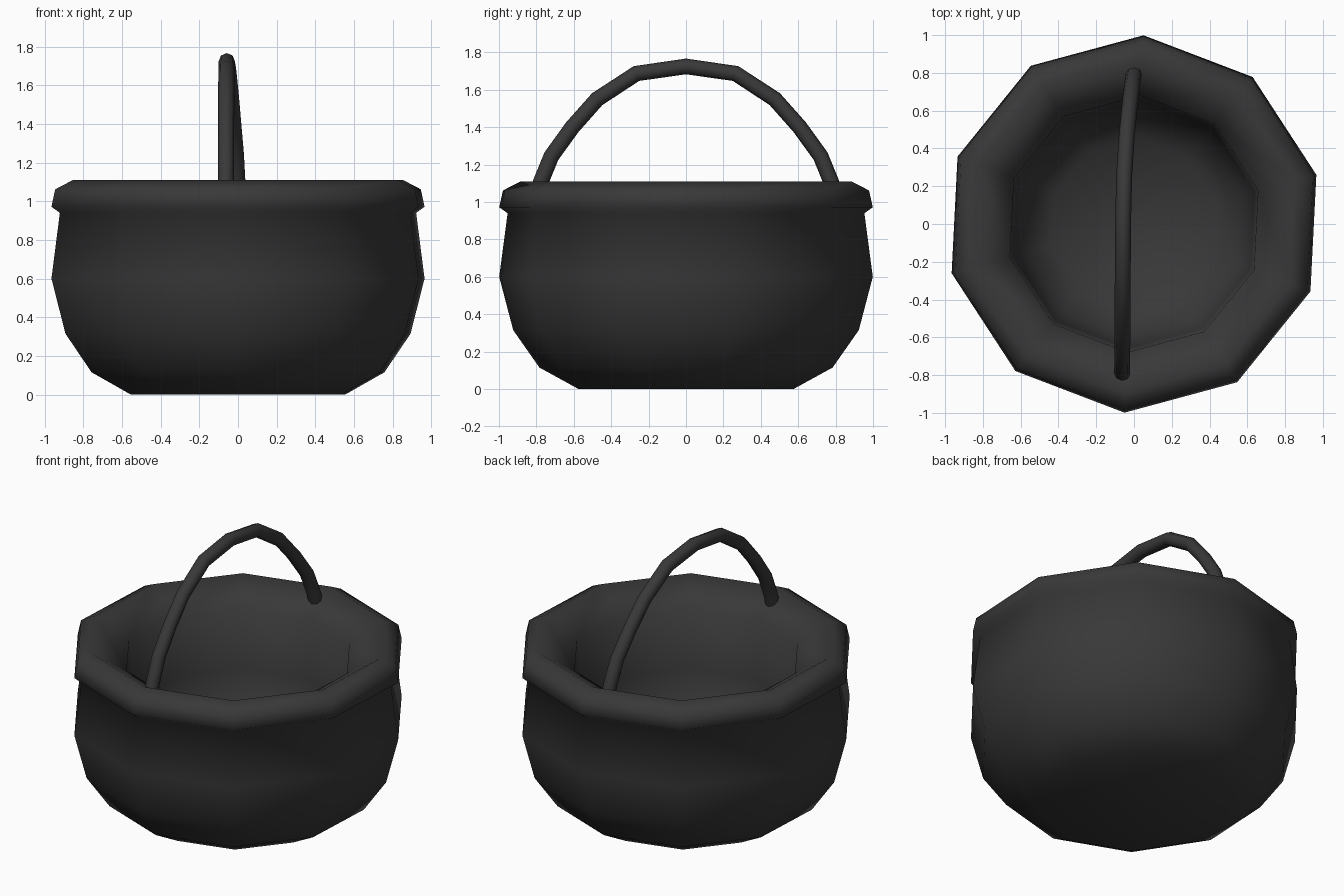
import bpy, bmesh, math

if "Cube" in bpy.data.objects:
    bpy.data.objects.remove(bpy.data.objects["Cube"])

SIDES = 10
OFFSET = math.radians(15.1)

iron = bpy.data.materials.new("dark_iron")
iron.diffuse_color = (0.04, 0.04, 0.04, 1)
iron.use_nodes = True
iron.node_tree.nodes["Principled BSDF"].inputs["Base Color"].default_value = iron.diffuse_color


def lathe(name, profile):
    """Spin an (r, z) profile into a smooth ten-sided body, capped at both ends."""
    bm = bmesh.new()
    rings = []
    for r, z in profile:
        rings.append([bm.verts.new((r * math.cos(OFFSET + i * math.tau / SIDES),
                                    r * math.sin(OFFSET + i * math.tau / SIDES), z))
                      for i in range(SIDES)])
    for a, b in zip(rings, rings[1:]):
        for i in range(SIDES):
            j = (i + 1) % SIDES
            bm.faces.new((a[i], a[j], b[j], b[i]))
    bm.faces.new(rings[0][::-1])
    bm.faces.new(rings[-1])
    for f in bm.faces:
        f.smooth = True
    me = bpy.data.meshes.new(name)
    bm.to_mesh(me)
    bm.free()
    me.materials.append(iron)
    ob = bpy.data.objects.new(name, me)
    bpy.context.collection.objects.link(ob)
    return ob


# Pot: outer belly, neck, rim sloping inwards, then the hollow inside
lathe("pot", [
    (0.575, 0.0), (0.785, 0.115), (0.925, 0.315), (1.0, 0.60), (0.955, 0.94),
    (1.0, 0.972), (0.98, 1.062), (0.885, 1.11), (0.68, 0.98),
    (0.66, 0.60), (0.60, 0.37), (0.45, 0.22)])

# Handle: faceted arch, slightly skewed towards +x at the back
half = [(0.80, 1.03), (0.775, 1.11), (0.72, 1.245), (0.608, 1.40), (0.475, 1.55), (0.265, 1.687)]
arch = [(-y, z) for y, z in half] + [(0, 1.725)] + half[::-1]
cu = bpy.data.curves.new("handle", 'CURVE')
cu.dimensions = '3D'
cu.bevel_depth = 0.042
cu.bevel_resolution = 2
cu.use_fill_caps = True
sp = cu.splines.new('POLY')
sp.points.add(len(arch) - 1)
for p, (y, z) in zip(sp.points, arch):
    x = -0.058 + (0.09 * y * y if y > 0 else 0.006 * y)
    p.co = (x, y, z, 1)
sp.use_smooth = True
cu.materials.append(iron)
handle = bpy.data.objects.new("handle", cu)
bpy.context.collection.objects.link(handle)
bpy.context.view_layer.objects.active = handle
handle.select_set(True)
bpy.ops.object.convert(target='MESH')
